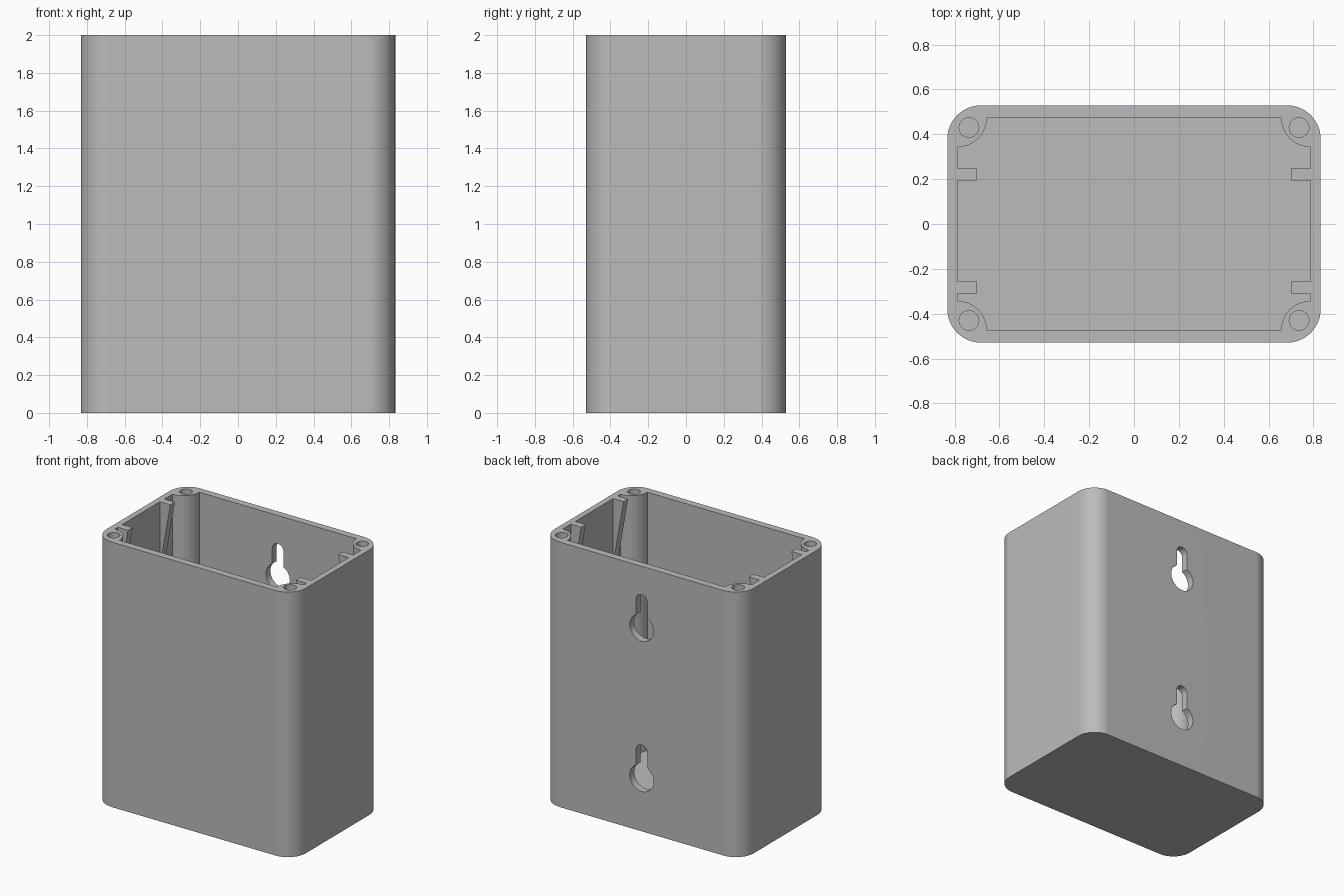
import bpy
import bmesh
from math import sin, cos, pi, radians
from mathutils import Matrix

cube = bpy.data.objects.get("Cube")
if cube:
    bpy.data.objects.remove(cube, do_unlink=True)

HX, HY, H = 0.8325, 0.529, 2.0      # outer half sizes and height
CX, CY, FLOOR = 0.788, 0.475, 0.055  # cavity half sizes and floor
BOSS = 0.132                         # corner post radius

grey = bpy.data.materials.new("plain_grey")
grey.use_nodes = True
grey.diffuse_color = (0.5, 0.5, 0.5, 1)
bsdf = grey.node_tree.nodes["Principled BSDF"]
bsdf.inputs["Base Color"].default_value = grey.diffuse_color
bsdf.inputs["Roughness"].default_value = 0.6


def arc(cx, cy, r, a0, a1, n=16):
    """Points on an arc, angles in degrees."""
    steps = [radians(a0 + (a1 - a0) * i / n) for i in range(n + 1)]
    return [(cx + r * cos(a), cy + r * sin(a)) for a in steps]


def prism(name, points, z0, z1, matrix=Matrix()):
    """Extrude a closed outline from z0 to z1."""
    bm = bmesh.new()
    base = bm.faces.new([bm.verts.new((x, y, z0)) for x, y in points])
    top = bmesh.ops.extrude_face_region(bm, geom=[base])["geom"]
    verts = [v for v in top if isinstance(v, bmesh.types.BMVert)]
    bmesh.ops.translate(bm, verts=verts, vec=(0, 0, z1 - z0))
    bmesh.ops.transform(bm, matrix=matrix, verts=bm.verts)
    bmesh.ops.recalc_face_normals(bm, faces=bm.faces)
    mesh = bpy.data.meshes.new(name)
    bm.to_mesh(mesh)
    bm.free()
    mesh.materials.append(grey)
    obj = bpy.data.objects.new(name, mesh)
    bpy.context.collection.objects.link(obj)
    return obj


def select(obj):
    bpy.ops.object.select_all(action="DESELECT")
    obj.select_set(True)
    bpy.context.view_layer.objects.active = obj


def cut(target, cutter):
    """Subtract a cutter and remove it."""
    cutter.hide_render = True
    mod = target.modifiers.new("cut", "BOOLEAN")
    mod.operation, mod.solver, mod.object = "DIFFERENCE", "EXACT", cutter
    select(target)
    bpy.ops.object.modifier_apply(modifier=mod.name)
    bpy.data.objects.remove(cutter, do_unlink=True)


corners = [(1, 1, 0), (-1, 1, 90), (-1, -1, 180), (1, -1, 270)]

# Outer body with rounded vertical edges
R = 0.15
outline = []
for sx, sy, a in corners:
    outline += arc(sx * (HX - R), sy * (HY - R), R, a, a + 90)
body = prism("enclosure_body", outline, 0, H)

# Cavity, leaving a quarter-round screw post in each corner
hollow = []
for sx, sy, a in corners:
    hollow += arc(sx * CX, sy * CY, BOSS, a + 270, a + 180)
cut(body, prism("cavity_cutter", hollow, FLOOR, H + 0.1))

# Screw holes in the posts
for sx, sy, a in corners:
    hole = arc(sx * 0.736, sy * 0.43, 0.044, 0, 345, 23)
    cut(body, prism("screw_hole_cutter", hole, H - 0.6, H + 0.1))

# Two keyhole hangers through the back wall
keyhole = arc(0, 0.205, 0.047, 0, 180, 12) + arc(0, 0, 0.1, 118, 422, 28)
for z in (0.4, 1.535):
    place = Matrix.Translation((0, 0, z)) @ Matrix.Rotation(pi / 2, 4, "X")
    cut(body, prism("keyhole_cutter", keyhole, -HY - 0.1, -CY + 0.1, place))

select(body)
bpy.ops.object.shade_smooth_by_angle(angle=radians(30))
weighted = body.modifiers.new("flat_walls", "WEIGHTED_NORMAL")
weighted.keep_sharp = True

# Tapered board guides on both end walls
for side, sx in (("left", 1), ("right", -1)):
    for end, y in (("back", 0.194), ("front", -0.31)):
        wedge = [(sx * CX, H), (sx * 0.701, H), (sx * CX, H - 0.5)]
        place = Matrix.Translation((0, y, 0)) @ Matrix.Rotation(pi / 2, 4, "X")
        prism(f"board_guide_{end}_{side}", wedge, -0.054, 0, place)
